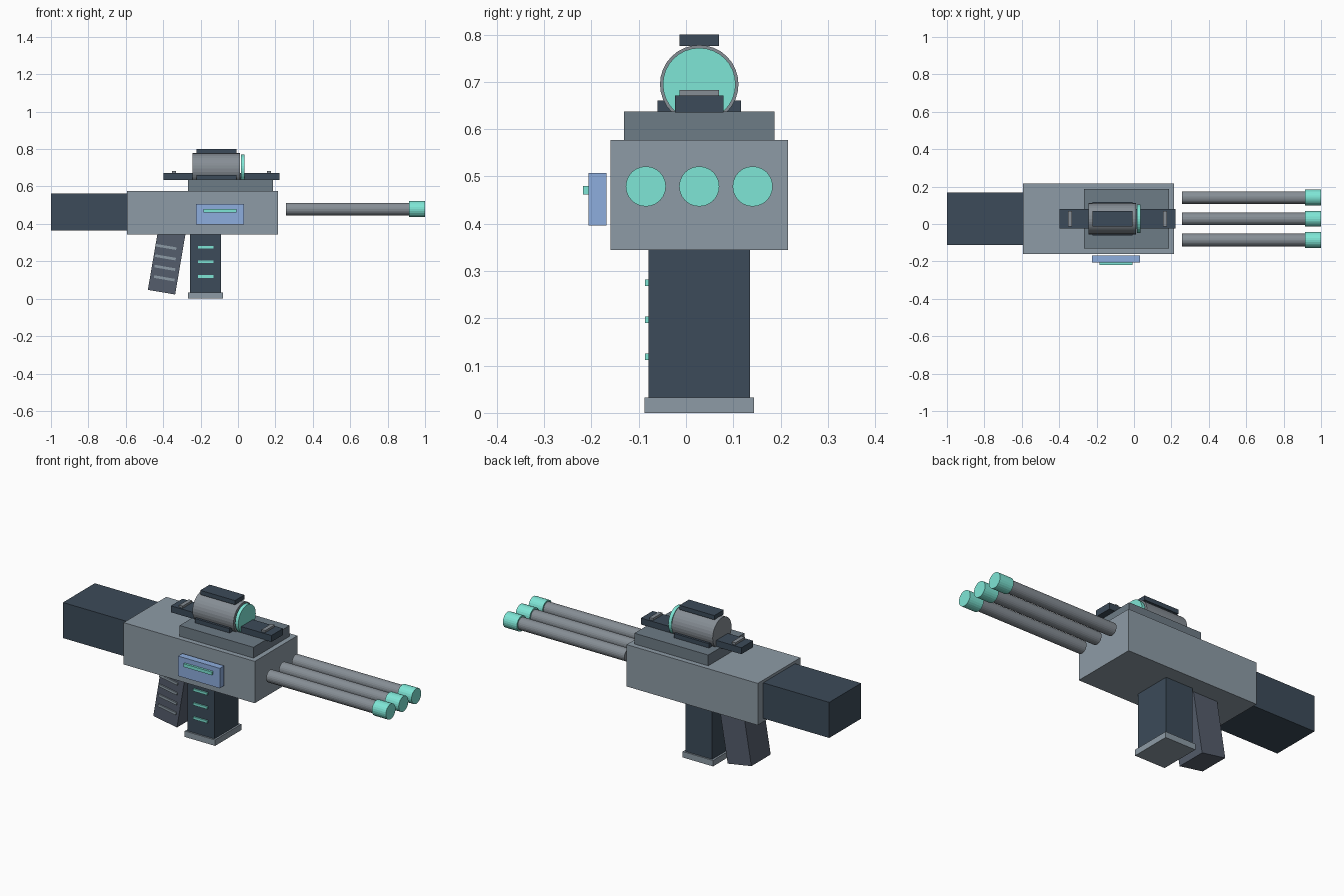
import bpy, bmesh
from math import radians, sin, cos
from mathutils import Matrix

if "Cube" in bpy.data.objects:
    bpy.data.objects.remove(bpy.data.objects["Cube"])

MID = 0.028  # y of the symmetry plane


def material(name, rgb):
    m = bpy.data.materials.new(name)
    m.diffuse_color = (*rgb, 1)
    m.use_nodes = True
    m.node_tree.nodes["Principled BSDF"].inputs["Base Color"].default_value = m.diffuse_color
    return m


STEEL = material("steel", (0.27, 0.33, 0.38))
PLATE = material("plate", (0.155, 0.20, 0.24))
DARK = material("dark", (0.045, 0.07, 0.10))
GRIP = material("grip", (0.09, 0.11, 0.15))
TUBE = material("tube", (0.24, 0.27, 0.30))
TEAL = material("teal", (0.21, 0.79, 0.67))
BLUE = material("blue", (0.27, 0.42, 0.73))


def finish(name, bm, mat):
    mesh = bpy.data.meshes.new(name)
    bm.to_mesh(mesh)
    bm.free()
    mesh.materials.append(mat)
    ob = bpy.data.objects.new(name, mesh)
    bpy.context.collection.objects.link(ob)
    return ob


def box(name, x, y, z, mat, tilt=0):
    """Box from (min, max) ranges, tilted about y round its own centre."""
    bm = bmesh.new()
    size = [r[1] - r[0] for r in (x, y, z)]
    bmesh.ops.create_cube(bm, size=1, matrix=Matrix.Diagonal((*size, 1)))
    ob = finish(name, bm, mat)
    ob.location = [(r[0] + r[1]) / 2 for r in (x, y, z)]
    ob.rotation_euler.y = radians(tilt)
    return ob


def rod(name, x, y, z, r, mat, sides=24):
    """Flat-sided cylinder along x."""
    bm = bmesh.new()
    bmesh.ops.create_cone(bm, cap_ends=True, segments=sides, radius1=r, radius2=r,
                          depth=x[1] - x[0], matrix=Matrix.Rotation(radians(90), 4, 'Y'))
    ob = finish(name, bm, mat)
    ob.location = ((x[0] + x[1]) / 2, y, z)
    return ob


def mid(width):
    return (MID - width / 2, MID + width / 2)


# Receiver, stock and top plate
box("receiver", (-0.593, 0.215), mid(0.375), (0.344, 0.577), STEEL)
box("stock", (-1.0, -0.593), mid(0.28), (0.364, 0.562), DARK)
box("top_plate", (-0.268, 0.187), mid(0.318), (0.577, 0.637), PLATE)

# Sight rail with two stops
box("rail", (-0.397, 0.222), mid(0.103), (0.635, 0.671), DARK)
for i, x in enumerate((-0.342, 0.166)):
    box(f"rail_stop_{i + 1}", (x - 0.011, x + 0.011), mid(0.083), (0.671, 0.683), TUBE)

# Scope
box("scope_mount", (-0.223, -0.009), mid(0.177), (0.635, 0.661), DARK)
rod("scope_tube", (-0.242, 0.011), MID, 0.695, 0.083, TUBE, 32)
rod("scope_lens", (0.017, 0.036), MID, 0.695, 0.077, TEAL, 32)
box("scope_cap", (-0.223, -0.009), mid(0.083), (0.776, 0.80), DARK)

# Three barrels with glowing tips
for i in range(3):
    y = MID + (i - 1) * 0.113
    rod(f"barrel_{i + 1}", (0.257, 0.915), y, 0.479, 0.034, TUBE)
    rod(f"barrel_tip_{i + 1}", (0.914, 1.0), y, 0.479, 0.0425, TEAL)

# Magazine with light strips
box("magazine", (-0.256, -0.09), mid(0.214), (0.033, 0.344), DARK)
box("magazine_base", (-0.267, -0.08), mid(0.231), (0.0, 0.033), STEEL)
for i, z in enumerate((0.275, 0.197, 0.119)):
    box(f"magazine_light_{i + 1}", (-0.215, -0.13), (-0.087, -0.078), (z - 0.007, z + 0.007), TEAL)

# Tilted grip with ridges
TILT = 9.7
gx, gz = -0.409 + 0.17 * sin(radians(TILT)), 0.035 + 0.17 * cos(radians(TILT))
box("grip", (gx - 0.074, gx + 0.074), mid(0.17), (gz - 0.17, gz + 0.17), GRIP, TILT)
for i in range(4):
    x, z = -0.385 - 0.003 * i, 0.277 - 0.056 * i
    box(f"grip_ridge_{i + 1}", (x - 0.056, x + 0.056), (-0.064, -0.055),
        (z - 0.007, z + 0.007), STEEL, TILT)

# Side display panel
box("side_panel", (-0.225, 0.032), (-0.206, -0.168), (0.396, 0.507), BLUE)
box("side_panel_light", (-0.184, -0.009), (-0.218, -0.205), (0.462, 0.480), TEAL)
